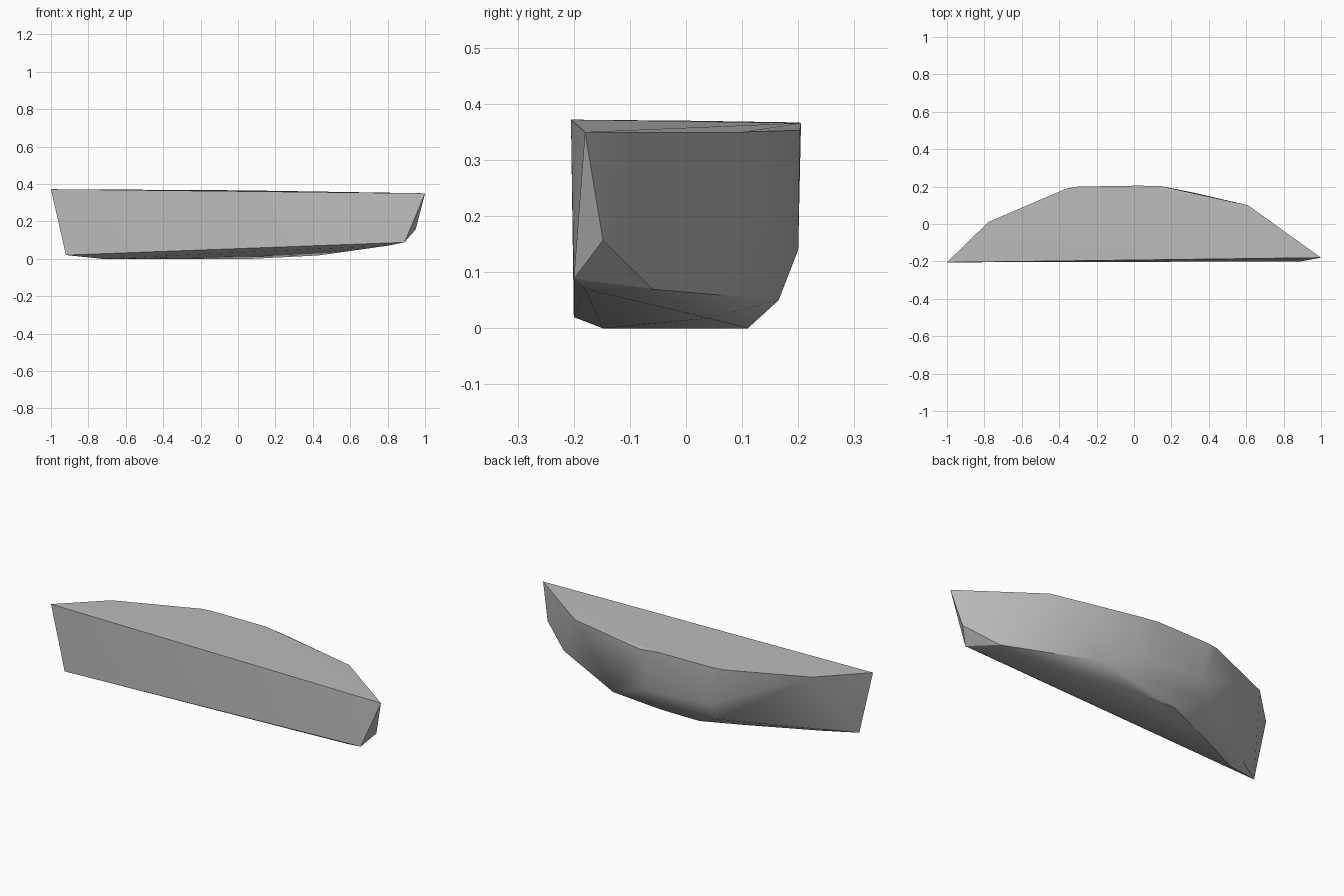
import bpy
import bmesh
import math

cube = bpy.data.objects.get("Cube")
if cube:
    bpy.data.objects.remove(cube, do_unlink=True)

# Single stone colour
stone = bpy.data.materials.new("grey_stone")
stone.use_nodes = True
colour = (0.5, 0.5, 0.5, 1)
stone.diffuse_color = colour
stone.node_tree.nodes["Principled BSDF"].inputs["Base Color"].default_value = colour

# Gently sloping top rim
rim = [(-1, -.205, .372), (-.78, .01, .37), (-.36, .19, .367), (-.3, .2, .367),
       (.02, .205, .366), (.14, .203, .353), (.61, .1, .35), (1, -.18, .35)]
# Bulging back wall and lower shoulder
shoulder = [(.14, .2, .335), (-.27, .2, .16), (.1, .2, .14),
            (-.61, .01, .15), (-.31, .165, .07), (.33, .165, .05)]
# Chipped narrow end
chipped_end = [(.95, -.148, .157), (.89, -.2, .088), (.79, -.06, .07), (.8, -.18, .07)]
# Flat underside
underside = [(-.92, -.2, .02), (-.73, -.148, 0), (-.37, .02, 0),
             (-.16, .11, 0), (.08, .11, 0), (.43, .04, .018)]

# Wrap the corner points in a faceted slab
mesh = bpy.data.meshes.new("rock_slab")
bm = bmesh.new()
for point in rim + shoulder + chipped_end + underside:
    bm.verts.new(point)
bmesh.ops.convex_hull(bm, input=bm.verts[:])
loose = [v for v in bm.verts if not v.link_faces]
bmesh.ops.delete(bm, geom=loose, context='VERTS')
bmesh.ops.recalc_face_normals(bm, faces=bm.faces[:])
bm.to_mesh(mesh)
bm.free()

slab = bpy.data.objects.new("rock_slab", mesh)
bpy.context.collection.objects.link(slab)
mesh.materials.append(stone)

# Soft facets with a crisp rim
bpy.ops.object.select_all(action='DESELECT')
slab.select_set(True)
bpy.context.view_layer.objects.active = slab
bpy.ops.object.shade_smooth_by_angle(angle=math.radians(30))
